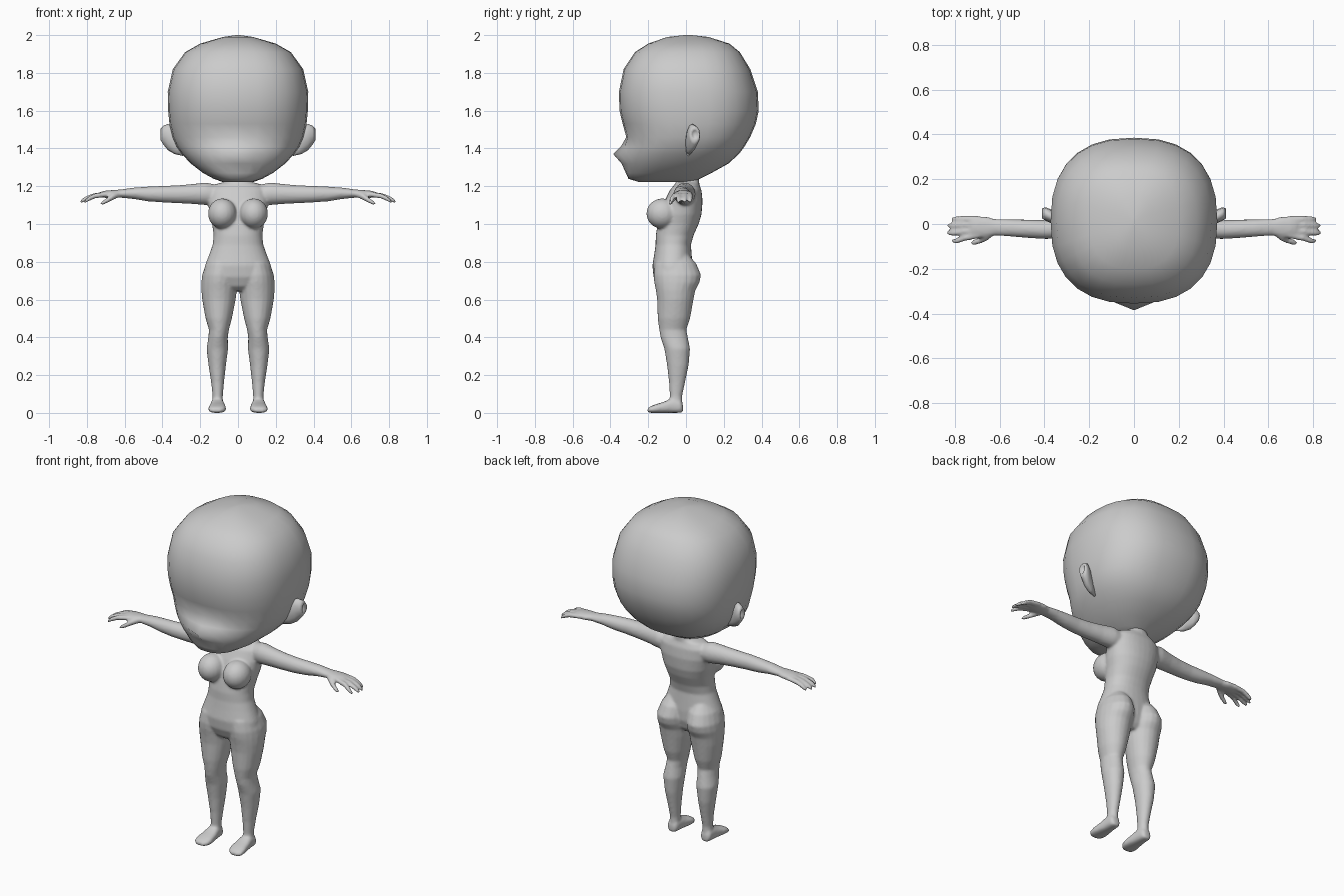
import bpy, bmesh
from math import cos, sin, pi, exp
from mathutils import Matrix


def ring(n, u0, u1, v0, v1, p):
    """Superellipse points filling the box u0..u1, v0..v1."""
    pts = []
    for i in range(n):
        a = 2 * pi * i / n
        c, s = cos(a), sin(a)
        f = lambda k: (1 if k > 0 else -1) * abs(k) ** (2 / p)
        pts.append(((u0 + u1) / 2 + f(c) * (u1 - u0) / 2,
                    (v0 + v1) / 2 + f(s) * (v1 - v0) / 2))
    return pts


def loft(bm, axis, rows, n=20, p=2.0, side=1, shape=None):
    """Skin rows of (position, u0, u1, v0, v1) along an axis."""
    place = {'x': lambda t, u, v: (t, u, v),
             'y': lambda t, u, v: (u, t, v),
             'z': lambda t, u, v: (u, v, t)}[axis]
    loops = []
    for t, *box in rows:
        loop = []
        for u, v in ring(n, *box, p):
            x, y, z = place(t, u, v)
            if shape:
                x, y, z = shape(x, y, z)
            loop.append(bm.verts.new((x * side, y, z)))
        loops.append(loop)
    for a, b in zip(loops, loops[1:]):
        for i in range(n):
            j = (i + 1) % n
            bm.faces.new((a[i], a[j], b[j], b[i]))
    for cap in (loops[0], loops[-1]):
        mid = bm.verts.new(sum((q.co for q in cap), cap[0].co * 0) / n)
        for i in range(n):
            bm.faces.new((cap[i], cap[(i + 1) % n], mid))


def finish(bm, name):
    bmesh.ops.recalc_face_normals(bm, faces=bm.faces)
    for f in bm.faces:
        f.smooth = True
    me = bpy.data.meshes.new(name)
    bm.to_mesh(me)
    bm.free()
    ob = bpy.data.objects.new(name, me)
    bpy.context.collection.objects.link(ob)
    return ob


# Head: (z, half width, front y, back y)
head = [(2.0, .012, -.01, .03), (1.99, .08, -.10, .12), (1.955, .2, -.20, .23),
        (1.91, .28, -.27, .285), (1.82, .345, -.33, .34), (1.70, .372, -.355, .38),
        (1.60, .37, -.352, .385), (1.53, .363, -.335, .37), (1.46, .347, -.315, .34),
        (1.41, .325, -.32, .31), (1.37, .297, -.33, .28), (1.32, .25, -.325, .225),
        (1.27, .185, -.318, .135), (1.24, .13, -.305, .075), (1.222, .08, -.25, .04)]


def muzzle(x, y, z):
    if y < -.1:
        y -= .055 * exp(-(x / .1) ** 2 - ((z - 1.37) / .045) ** 2)
    return x, y, z


bm = bmesh.new()
loft(bm, 'z', [(z, -w, w, f, b) for z, w, f, b in head], n=28, p=2.45, shape=muzzle)
finish(bm, "head")

# Ears with a dished outer face
for side, label in ((1, "left"), (-1, "right")):
    bm = bmesh.new()
    loft(bm, 'x', [(.29, -.005, .03, 1.36, 1.46), (.335, -.003, .045, 1.37, 1.51),
                   (.37, .003, .065, 1.39, 1.53), (.395, .015, .075, 1.42, 1.52),
                   (.41, .025, .07, 1.445, 1.505), (.392, .033, .06, 1.455, 1.495)],
         n=12, side=side)
    finish(bm, label + "_ear")

# Body: overlapping limbs and torso fused into one skin
bm = bmesh.new()
loft(bm, 'z', [(1.29, -.06, .06, -.05, .07), (1.225, -.065, .065, -.05, .07),
               (1.21, -.12, .12, -.06, .07), (1.18, -.155, .155, -.085, .082),
               (1.12, -.16, .16, -.115, .088), (1.05, -.15, .15, -.14, .082),
               (1.0, -.137, .137, -.15, .067), (.94, -.129, .129, -.16, .04),
               (.89, -.134, .134, -.161, .026), (.84, -.152, .152, -.168, .03),
               (.78, -.175, .175, -.178, .035), (.72, -.185, .185, -.172, .035),
               (.67, -.14, .14, -.15, .02), (.645, -.08, .08, -.12, .0)], n=32, p=2.2)

leg = [(.83, .04, .14, -.13, .02), (.79, .01, .17, -.165, .055),
       (.73, .004, .19, -.172, .08), (.69, .004, .194, -.168, .072),
       (.65, .006, .194, -.16, .05), (.6, .012, .19, -.153, .04),
       (.5, .032, .172, -.15, .022), (.44, .048, .154, -.142, .002),
       (.4, .054, .157, -.135, .01), (.34, .052, .167, -.115, .022),
       (.25, .064, .156, -.1, .014), (.16, .074, .142, -.09, -.005),
       (.09, .08, .135, -.086, -.02), (.03, .08, .138, -.09, -.018)]
foot = [(-.016, .09, .13, .003, .045), (-.03, .078, .142, 0, .07), (-.08, .072, .146, 0, .075),
        (-.12, .066, .152, 0, .058), (-.16, .062, .158, 0, .046),
        (-.188, .07, .156, 0, .035), (-.203, .09, .14, .003, .024)]
arm = [(.08, -.05, .05, 1.1, 1.2), (.17, -.062, .05, 1.1, 1.22),
       (.24, -.064, .035, 1.106, 1.212), (.32, -.066, .024, 1.11, 1.205),
       (.4, -.067, .018, 1.114, 1.202), (.48, -.062, .02, 1.12, 1.198),
       (.55, -.056, .021, 1.132, 1.193), (.62, -.052, .022, 1.139, 1.183),
       (.66, -.062, .034, 1.138, 1.18), (.7, -.062, .036, 1.138, 1.177),
       (.725, -.055, .03, 1.14, 1.172)]


def finger(path, side):
    """Tapered finger through (x, y, z, radius) points."""
    loft(bm, 'x', [(x, y - r, y + r, z - r, z + r) for x, y, z, r in path], n=10, side=side)


for side in (1, -1):
    loft(bm, 'z', leg, side=side)
    loft(bm, 'y', foot, p=2.6, side=side)
    loft(bm, 'x', arm, side=side)
    # Breast
    bmesh.ops.create_uvsphere(bm, u_segments=20, v_segments=14, radius=1,
                              matrix=Matrix.Translation((.083 * side, -.125, 1.055))
                              @ Matrix.Diagonal((.076, .085, .08, 1)))
    # Four fingers: root y, tip y, tip x
    for y0, y1, tip in ((.022, .022, .815), (-.003, -.007, .832),
                        (-.028, -.04, .834), (-.05, -.075, .812)):
        d = tip - .7
        finger([(.69, y0, 1.158, .014), (.7 + d * .5, (y0 + y1) / 2, 1.149, .0145),
                (.7 + d * .8, y1, 1.134, .0135), (tip - .006, y1, 1.122, .011),
                (tip + .003, y1, 1.117, .005)], side)
    # Thumb
    finger([(.625, -.035, 1.158, .016), (.66, -.06, 1.145, .018),
            (.69, -.075, 1.127, .015), (.718, -.083, 1.111, .012),
            (.73, -.085, 1.106, .005)], side)

body = finish(bm, "body")
fuse = body.modifiers.new("fuse", 'REMESH')
fuse.mode = 'VOXEL'
fuse.voxel_size = .007
fuse.use_smooth_shade = True
soft = body.modifiers.new("soften", 'SMOOTH')
soft.factor = .5
soft.iterations = 7
